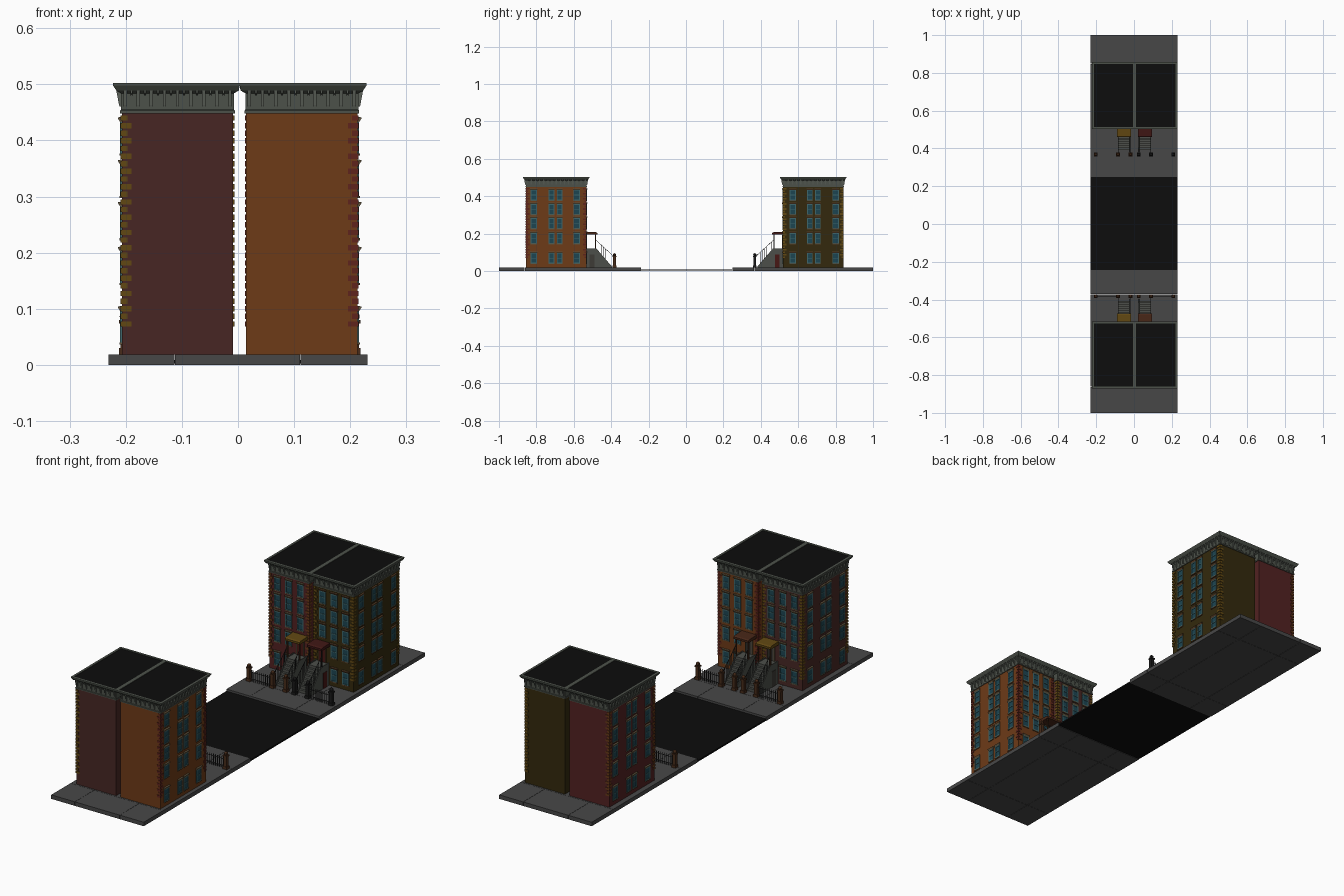
import bpy, bmesh, math
from mathutils import Matrix, Vector

if "Cube" in bpy.data.objects:
    bpy.data.objects.remove(bpy.data.objects["Cube"])

MATS = {}
def material(col):
    # colours are written as seen on screen and stored as linear values
    if col not in MATS:
        m = bpy.data.materials.new("colour_%d" % len(MATS))
        m.diffuse_color = (*[c / 12.92 if c < 0.04045 else ((c + 0.055) / 1.055) ** 2.4 for c in col], 1)
        m.use_nodes = True
        m.node_tree.nodes["Principled BSDF"].inputs["Base Color"].default_value = m.diffuse_color
        MATS[col] = m
    return MATS[col]

class Part:
    """One mesh object collected from many prisms."""
    def __init__(self, name, col, place=lambda a, b, z: (a, b, z)):
        self.name, self.col, self.place, self.bm = name, col, place, bmesh.new()

    def loft(self, rings):
        vs = [[self.bm.verts.new(self.place(*p)) for p in r] for r in rings]
        n = len(vs[0])
        for r, s in zip(vs, vs[1:]):
            for i in range(n):
                self.bm.faces.new((r[i], r[(i + 1) % n], s[(i + 1) % n], s[i]))
        self.bm.faces.new(vs[0])
        self.bm.faces.new(vs[-1])

    def prism(self, face, t0, t1, prof):
        self.loft([[face(t, o, z) for o, z in prof] for t in (t0, t1)])

    def box(self, face, t0, t1, o0, o1, z0, z1):
        self.prism(face, t0, t1, [(o0, z0), (o1, z0), (o1, z1), (o0, z1)])

    def ball(self, a, b, z, r):
        bmesh.ops.create_uvsphere(self.bm, u_segments=8, v_segments=6, radius=r,
                                  matrix=Matrix.Translation(Vector(self.place(a, b, z))))

    def finish(self):
        bmesh.ops.recalc_face_normals(self.bm, faces=self.bm.faces)
        me = bpy.data.meshes.new(self.name)
        self.bm.to_mesh(me)
        self.bm.free()
        me.materials.append(material(self.col))
        bpy.context.collection.objects.link(bpy.data.objects.new(self.name, me))

# Footprint of one house: a = distance from the gap line, b = distance from mid street
A0, A1, B0, B1 = 0.0115, 0.210, 0.526, 0.848
GROUND, EAVE = 0.018, 0.45
street = lambda t, o, z: (t, B0 - o, z)
back = lambda t, o, z: (t, B1 + o, z)
side = lambda t, o, z: (A1 + o, t, z)
ROWS = [0.040, 0.146, 0.226, 0.301, 0.377]
WIN_H = 0.056
SIDE_COLS = [(0.578, 0.017), (0.669, 0.015), (0.712, 0.015), (0.807, 0.017)]
STREET_COLS = [(0.055, 0.016), (0.113, 0.016), (0.170, 0.016)]

def window(frame, glass, hood, face, t, w, z):
    top = z + WIN_H
    glass.box(face, t - w, t + w, -0.002, 0.001, z, top)
    for x in (t - w, t + w - 0.004):
        frame.box(face, x, x + 0.004, 0, 0.003, z, top)
    for h in (z, z + WIN_H / 2 - 0.0015, top - 0.004):
        frame.box(face, t - w, t + w, 0, 0.003, h, h + 0.004)
    hood.box(face, t - w - 0.001, t + w + 0.001, 0, 0.004, z - 0.004, z)
    hood.prism(face, t - w - 0.002, t + w + 0.002,
               [(0, top), (0.003, top), (0.007, top + 0.006), (0.007, top + 0.008), (0, top + 0.009)])

def house(tag, sx, sy, wall_col, quoin_col, awning_col, hood_col, post_col, door_col):
    place = lambda a, b, z: (sx * a + 0.003, sy * b - 0.007, z)
    parts = []
    def part(name, col):
        parts.append(Part(tag + "_" + name, col, place))
        return parts[-1]

    # walls
    part("walls", wall_col).box(street, A0, A1, B0 - B1, 0, GROUND, EAVE)

    # corner stones, alternating long and short
    quoins = part("corner_stones", quoin_col)
    for i in range(28):
        z = 0.068 + i * 0.0136
        wa, wb = (0.017, 0.010) if i % 2 == 0 else (0.010, 0.017)
        for face in (street, back):
            quoins.box(face, A1 - wa, A1 + 0.002, -wb, 0.002, z, z + 0.0095)
        quoins.box(street, A0 - 0.002, A0 + wa, -wb, 0.002, z, z + 0.0095)

    # windows on street and side walls
    frame = part("window_frames", (0.24, 0.40, 0.42))
    glass = part("window_glass", (0.11, 0.27, 0.32))
    hood = part("window_hoods", hood_col)
    for r, z in enumerate(ROWS):
        for t, w in SIDE_COLS:
            window(frame, glass, hood, side, t, w, z)
        for t, w in STREET_COLS[0 if r > 1 else 1:]:
            window(frame, glass, hood, street, t, w, z)

    # cornice with flared top and raised roof rim
    def ring(off, z, rim=0):
        a0, a1 = max(A0 - off, 0) + rim * 0.8, A1 + off - rim
        b0, b1 = B0 - off + rim, B1 + off - rim
        return [(a0, b0, z), (a1, b0, z), (a1, b1, z), (a0, b1, z)]
    cornice = part("cornice", (0.30, 0.32, 0.29))
    cornice.loft([ring(0.003, 0.448), ring(0.003, 0.453), ring(0.0015, 0.455), ring(0.0015, 0.484),
                  ring(0.010, 0.489), ring(0.016, 0.498), ring(0.016, 0.5025),
                  ring(0.016, 0.5025, 0.010), ring(0.016, 0.499, 0.010)])
    part("roof", (0.05, 0.05, 0.05)).loft([ring(0.016, 0.497, 0.010), ring(0.016, 0.500, 0.010)])

    # brackets, long and short in turn
    brackets = part("cornice_brackets", (0.36, 0.38, 0.35))
    for face, lo, hi in ((street, A0, A1), (back, A0, A1), (side, B0, B1)):
        n = round((hi - lo) / 0.0107 / 2) * 2 - 1
        for i in range(n):
            t = lo + (i + 0.5) * (hi - lo) / n
            low, w = (0.460, 0.003) if i % 2 == 0 else (0.479, 0.0018)
            brackets.prism(face, t - w, t + w,
                           [(0, 0.490), (0.010, 0.490), (0.009, 0.484), (0.005, low + 0.003), (0.004, low), (0, low)])

    # stoop: landing, steps and side walls
    L, top, n, run = 0.055, 0.115, 8, 0.0102
    rise = (top - GROUND) / n
    prof = [(0, GROUND), (0, top), (L, top)]
    for i in range(1, n + 1):
        o = L + (i - 1) * run
        prof += [(o, top - i * rise), (o + run, top - i * rise)] if i < n else [(o, GROUND)]
    stoop = part("stoop_steps", (0.30, 0.31, 0.29))
    stoop.prism(street, 0.026, 0.084, prof)
    end = L + n * run
    for t in (0.022, 0.084):
        stoop.prism(street, t, t + 0.004, [(0, GROUND), (0, top + 0.004), (L, top + 0.004),
                                           (end, GROUND + 0.006), (end, GROUND)])

    # doors: main one on the landing, small one beneath it
    door = part("doors", door_col)
    door.box(street, 0.040, 0.070, 0, 0.003, top, 0.175)
    door.box(street, 0.087, 0.0895, 0.018, 0.044, GROUND, 0.088)
    glass.box(street, 0.040, 0.070, 0, 0.002, 0.176, 0.188)
    for t in (0.036, 0.070):
        hood.box(street, t, t + 0.004, 0, 0.005, top, 0.190)
    hood.box(street, 0.036, 0.074, 0, 0.005, 0.188, 0.192)

    # porch roof and its posts
    awning = part("porch_roof", awning_col)
    awning.prism(street, 0.018, 0.092, [(0, 0.194), (0.059, 0.194), (0.059, 0.203), (0.052, 0.207), (0, 0.209)])
    posts = part("porch_and_gate_posts", post_col)
    for t in (0.022, 0.083):
        posts.box(street, t, t + 0.005, 0.047, 0.052, top, 0.195)

    # gate posts with ball tops
    gate_o = B0 - 0.375
    for t in (0.022, 0.0875, 0.205):
        for w, z0, z1 in ((0.010, GROUND, 0.030), (0.0075, 0.030, 0.074), (0.010, 0.074, 0.080)):
            posts.box(street, t - w, t + w, gate_o - w, gate_o + w, z0, z1)
        posts.ball(t, 0.375, 0.086, 0.009)

    # iron stair railings and fence
    iron = part("railings_and_fence", (0.17, 0.17, 0.17))
    rail = lambda o: 0.160 - max(0, o - L) * (0.160 - 0.072) / (gate_o - L)
    for t in (0.0235, 0.0855):
        iron.prism(street, t - 0.001, t + 0.001,
                   [(o, rail(o) + d) for o, d in
                    ((0.05, 0), (L, 0), (gate_o, 0), (gate_o, 0.003), (L, 0.003), (0.05, 0.003))])
        for i in range(n):
            o = L + (i + 0.5) * run
            iron.box(street, t - 0.0008, t + 0.0008, o - 0.0008, o + 0.0008, top - (i + 1) * rise, rail(o))
    for z in (0.028, 0.058):
        iron.box(street, 0.0875, 0.205, gate_o - 0.001, gate_o + 0.001, z, z + 0.002)
    for i in range(10):
        t = 0.104 + i * 0.0097
        iron.box(street, t - 0.001, t + 0.001, gate_o - 0.001, gate_o + 0.001, GROUND, 0.068)

    for p in parts:
        p.finish()

OLIVE, RUST = (0.38, 0.28, 0.07), (0.28, 0.15, 0.09)
TAN, BROWN, RED = (0.38, 0.33, 0.24), (0.28, 0.17, 0.10), (0.28, 0.09, 0.08)
IRON, GREY = (0.10, 0.10, 0.10), (0.24, 0.23, 0.21)
house("front_left", -1, -1, (0.28, 0.15, 0.14), OLIVE, OLIVE, TAN, BROWN, GREY)
house("front_right", 1, -1, (0.43, 0.23, 0.09), (0.37, 0.14, 0.11), RUST, TAN, BROWN, GREY)
house("back_left", -1, 1, (0.32, 0.13, 0.13), (0.40, 0.22, 0.09), OLIVE, TAN, BROWN, RED)
house("back_right", 1, 1, (0.20, 0.16, 0.05), OLIVE, (0.25, 0.09, 0.08), (0.34, 0.24, 0.15), IRON, RED)

# pavement slabs with fine joints
flat = lambda t, o, z: (t, o, z)
pavement = Part("pavement_slabs", (0.28, 0.28, 0.28))
xs = [-0.231, -0.113, 0.111, 0.231]
for ys in ([-1, -0.862, -0.372, -0.241], [0.247, 0.365, 0.848, 1]):
    for x0, x1 in zip(xs, xs[1:]):
        for y0, y1 in zip(ys, ys[1:]):
            pavement.box(flat, x0 + 0.0005, x1 - 0.0005, y0 + 0.0005, y1 - 0.0005, 0, GROUND)
pavement.finish()

# road
road = Part("road", (0.05, 0.05, 0.05))
road.box(flat, -0.231, 0.230, -0.241, 0.247, 0.002, 0.009)
road.finish()
